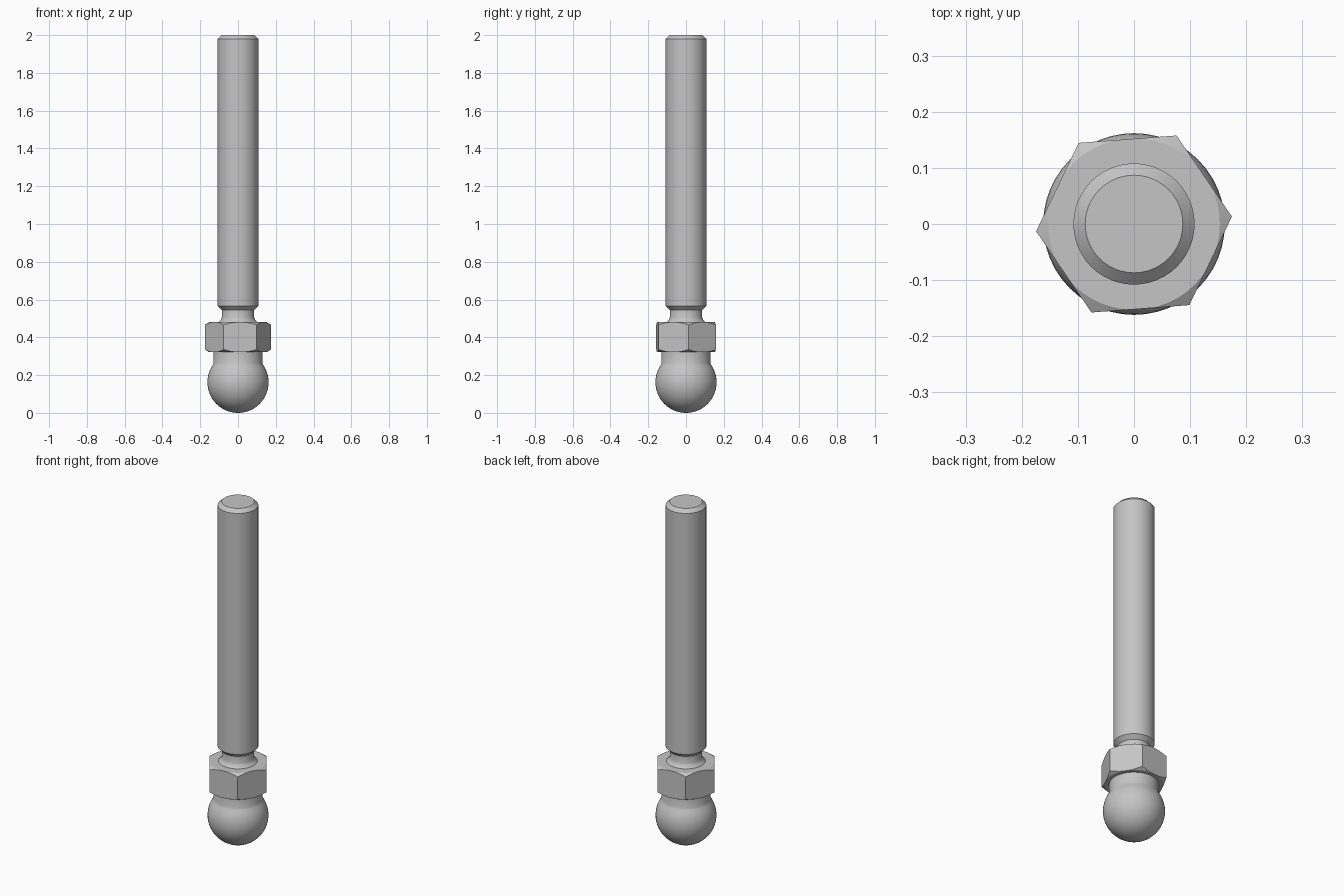
import bpy, bmesh
from math import sin, cos, pi, radians

cube = bpy.data.objects.get("Cube")
if cube:
    bpy.data.objects.remove(cube, do_unlink=True)

steel = bpy.data.materials.new("steel_grey")
steel.use_nodes = True
colour = (0.56, 0.56, 0.56, 1)
steel.diffuse_color = colour
steel.node_tree.nodes["Principled BSDF"].inputs["Base Color"].default_value = colour


def revolve(name, profile, sides=48, turn=0.0):
    """Spin a (radius, height) profile round z, with poles or flat caps at the ends."""
    bm = bmesh.new()
    rings = []
    for r, z in profile:
        if r < 1e-5:
            rings.append([bm.verts.new((0, 0, z))])
        else:
            angles = [turn + 2 * pi * i / sides for i in range(sides)]
            rings.append([bm.verts.new((r * cos(a), r * sin(a), z)) for a in angles])
    for low, high in zip(rings, rings[1:]):
        for i in range(sides):
            j = (i + 1) % sides
            if len(low) == 1:
                bm.faces.new((low[0], high[j], high[i]))
            elif len(high) == 1:
                bm.faces.new((low[i], low[j], high[0]))
            else:
                bm.faces.new((low[i], low[j], high[j], high[i]))
    for ring in (rings[0], rings[-1]):
        if len(ring) > 1:
            bm.faces.new(ring)
    bmesh.ops.recalc_face_normals(bm, faces=bm.faces)
    mesh = bpy.data.meshes.new(name)
    bm.to_mesh(mesh)
    bm.free()
    mesh.materials.append(steel)
    obj = bpy.data.objects.new(name, mesh)
    bpy.context.collection.objects.link(obj)
    return obj


def smooth(obj, angle=25):
    bpy.ops.object.select_all(action="DESELECT")
    obj.select_set(True)
    bpy.context.view_layer.objects.active = obj
    bpy.ops.object.shade_smooth_by_angle(angle=radians(angle))


# Ball end running into a straight collar under the nut
R, top_angle, steps = 0.162, radians(143.4), 22
ball = [(R * sin(top_angle * i / steps), R - R * cos(top_angle * i / steps))
        for i in range(steps + 1)]
collar_radius = ball[-1][0]
# keep the collar at least as wide as the ball where the two meet
ball = [p for p in ball if p[1] < R or p[0] > 0.13] + [(0.13, 0.262), (0.13, 0.33)]
smooth(revolve("ball_and_collar", ball))

# Hexagonal nut, its corners trimmed by a double cone
nut = revolve("hex_nut", [(0.175, 0.322), (0.175, 0.48)], 6, radians(4.3))
trim = revolve("nut_chamfer_cutter",
               [(0.153, 0.322), (0.183, 0.341), (0.183, 0.461), (0.153, 0.48)])
cut = nut.modifiers.new("chamfer", "BOOLEAN")
cut.operation = "INTERSECT"
cut.solver = "EXACT"
cut.object = trim
bpy.context.view_layer.objects.active = nut
nut.select_set(True)
bpy.context.view_layer.update()
bpy.ops.object.modifier_apply(modifier=cut.name)
bpy.data.objects.remove(trim, do_unlink=True)
smooth(nut, 15)

# Rod with filleted neck and chamfered ends
smooth(revolve("threaded_rod", [
    (0.108, 0.475), (0.1, 0.484), (0.091, 0.493), (0.086, 0.505), (0.086, 0.545),
    (0.108, 0.567), (0.108, 1.98), (0.087, 2.0)]))
